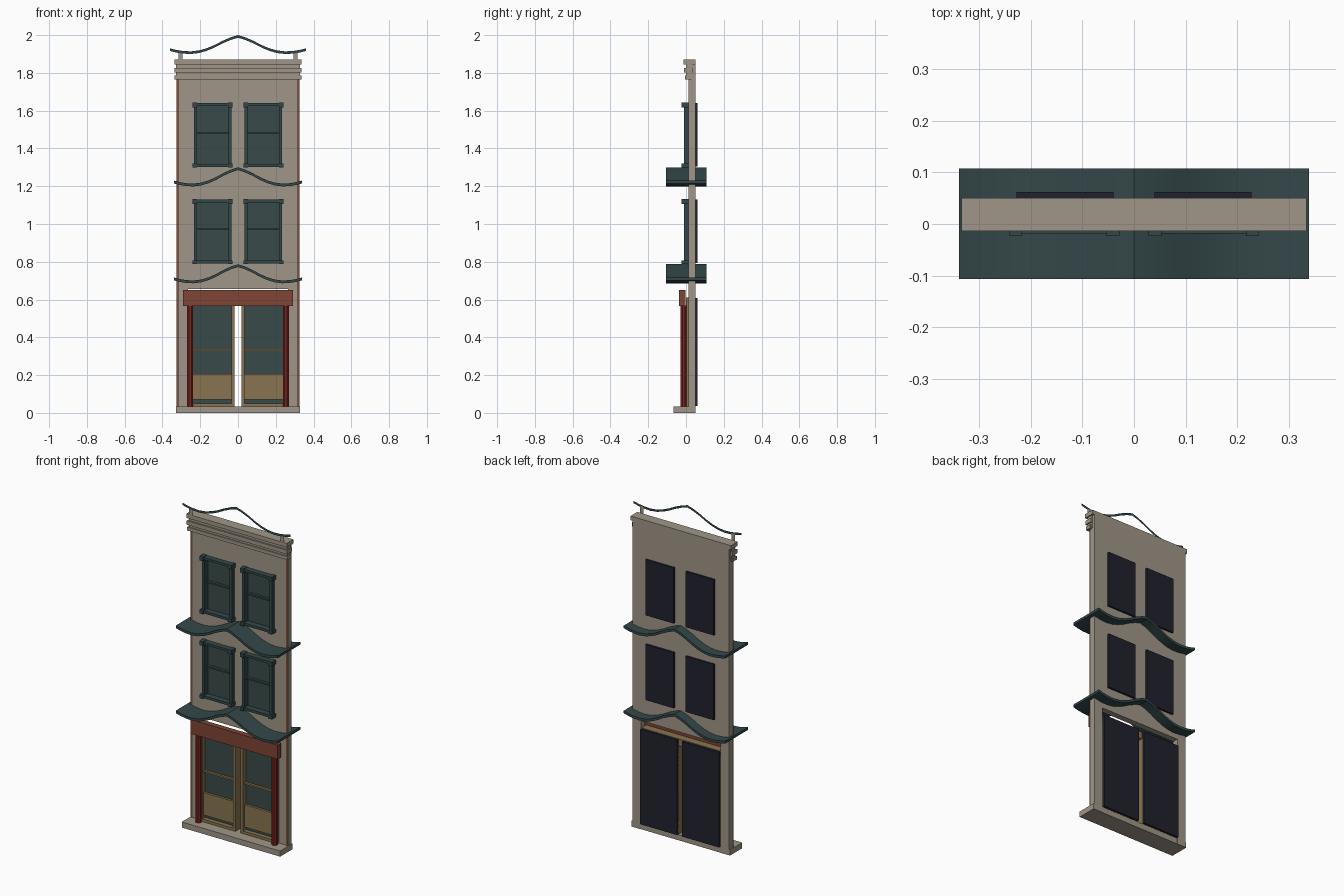
import bpy, bmesh, math

old = bpy.data.objects.get("Cube")
if old:
    bpy.data.objects.remove(old, do_unlink=True)


def material(name, rgb):
    m = bpy.data.materials.new(name)
    m.use_nodes = True
    m.diffuse_color = (*rgb, 1)
    m.node_tree.nodes["Principled BSDF"].inputs["Base Color"].default_value = (*rgb, 1)
    return m


STONE = material("warm grey stone", (.35, .305, .245))
TEAL = material("dark teal", (.034, .064, .067))
GLASS = material("tinted glass", (.04, .067, .066))
RED = material("deep red", (.19, .018, .014))
RUST = material("rust red", (.21, .058, .036))
WOOD = material("ochre wood", (.25, .175, .08))
NAVY = material("dark navy", (.015, .015, .026))
BROWN = material("brown trim", (.2, .085, .05))


def finish(name, bm, mat):
    bmesh.ops.recalc_face_normals(bm, faces=bm.faces)
    me = bpy.data.meshes.new(name)
    bm.to_mesh(me)
    bm.free()
    me.materials.append(mat)
    ob = bpy.data.objects.new(name, me)
    bpy.context.collection.objects.link(ob)
    return ob


def box(name, mat, x, y, z):
    """Box from (min, max) pairs; equal y values give a flat plate."""
    bm = bmesh.new()
    if y[0] == y[1]:
        corners = [(x[0], z[0]), (x[1], z[0]), (x[1], z[1]), (x[0], z[1])]
        bm.faces.new([bm.verts.new((a, y[0], c)) for a, c in corners])
    else:
        bmesh.ops.create_cube(bm, size=1)
        for v in bm.verts:
            v.co = [sum(r) / 2 + c * (r[1] - r[0]) for r, c in zip((x, y, z), v.co)]
    return finish(name, bm, mat)


def pair(name, mat, x, y, z):
    """A box on the left side and its mirror on the right."""
    box("left_" + name, mat, x, y, z)
    box("right_" + name, mat, (-x[1], -x[0]), y, z)


def ribbon(name, mat, half, thick, y, base):
    """Curved band from a half profile, mirrored at the ridge."""
    line = [(-x, z) for x, z in reversed(half[1:])] + half
    bm = bmesh.new()
    top = [bm.verts.new((x, y[0], base + z)) for x, z in line]
    low = [bm.verts.new((x, y[0], base + z - thick)) for x, z in line]
    for i in range(len(line) - 1):
        bm.faces.new((top[i], top[i + 1], low[i + 1], low[i]))
    if y[1] > y[0]:
        ext = bmesh.ops.extrude_face_region(bm, geom=bm.faces[:], use_keep_orig=True)
        for v in ext["geom"]:
            if isinstance(v, bmesh.types.BMVert):
                v.co.y = y[1]
    ob = finish(name, bm, mat)
    bpy.ops.object.select_all(action="DESELECT")
    ob.select_set(True)
    bpy.context.view_layer.objects.active = ob
    bpy.ops.object.shade_smooth_by_angle(angle=math.radians(30))


# Wall: a grid of faces with openings left out, then extruded
XS = [-.322, -.265, -.225, -.04, .04, .225, .265, .322]
ZS = [0, .655, .80, 1.12, 1.31, 1.63, 1.86]
bm = bmesh.new()
grid = [[bm.verts.new((x, .014, z)) for z in ZS] for x in XS]
for i in range(len(XS) - 1):
    for j in range(len(ZS) - 1):
        doorway = j == 0 and 0 < i < 6
        window = j in (2, 4) and i in (2, 4)
        if not (doorway or window):
            bm.faces.new((grid[i][j], grid[i + 1][j], grid[i + 1][j + 1], grid[i][j + 1]))
bmesh.ops.delete(bm, geom=[v for v in bm.verts if not v.link_faces], context="VERTS")
ext = bmesh.ops.extrude_face_region(bm, geom=bm.faces[:], use_keep_orig=True)
bmesh.ops.translate(bm, vec=(0, .036, 0),
                    verts=[v for v in ext["geom"] if isinstance(v, bmesh.types.BMVert)])
bmesh.ops.recalc_face_normals(bm, faces=bm.faces)
bmesh.ops.dissolve_limit(bm, angle_limit=.01, verts=bm.verts[:], edges=bm.edges[:])
finish("wall", bm, STONE)

box("base_slab", STONE, (-.328, .328), (-.067, .049), (0, .034))
pair("edge_trim", BROWN, (.312, .326), (.013, .013), (.034, 1.77))

# Cornice of three stepped bands
box("cornice_core", STONE, (-.328, .328), (0, .035), (1.768, 1.86))
for i, (z0, z1, front, back) in enumerate([(1.766, 1.787, -.006, .03),
                                           (1.802, 1.826, -.01, .035),
                                           (1.845, 1.87, -.014, .05)]):
    box(f"cornice_band_{i}", STONE, (-.335, .335), (front, back), (z0, z1))

# Curved eaves and the flat crest on top
EAVE = [(0, .097), (.035, .086), (.075, .068), (.115, .046), (.155, .028),
        (.195, .016), (.235, .011), (.275, .013), (.31, .019), (.34, .027)]
for name, z in (("lower_eave", .69), ("upper_eave", 1.203)):
    ribbon(name, TEAL, EAVE, .015, (-.107, .108), z)
CREST = [(x * 1.06, z) for x, z in EAVE]
ribbon("roof_crest", TEAL, CREST, .014, (-.0145, -.0145), 1.903)
pair("crest_post", STONE, (.294, .316), (-.0138, -.0138), (1.865, 1.912))


# Windows
def sash_window(tag, z):
    top = z + .335
    x0, x1 = .034, .233
    mid = z + .178
    pair(tag + "_glass", GLASS, (x0, x1), (.024, .028), (z, top))
    for part, a, b in (("inner", x0, x0 + .016), ("outer", x1 - .016, x1)):
        pair(f"{tag}_{part}_jamb", TEAL, (a, b), (-.01, .022), (z, top))
    pair(tag + "_meeting_rail", TEAL, (x0, x1), (.008, .024), (mid - .005, mid + .005))
    pair(tag + "_head", TEAL, (x0, x1), (-.018, .018), (top - .014, top))
    pair(tag + "_sill", TEAL, (x0, x1), (-.018, .018), (z - .003, z + .012))
    for part, a in (("inner", .028), ("outer", .217)):
        pair(f"{tag}_{part}_head_block", TEAL, (a, a + .025), (-.023, .016), (top - .022, top + .003))
        pair(f"{tag}_{part}_sill_block", TEAL, (a, a + .025), (-.023, .016), (z - .007, z + .014))
    pair(tag + "_backing", NAVY, (.04, .228), (.045, .062), (z, top))


sash_window("middle_window", .794)
sash_window("upper_window", 1.305)

# Shop front: two glazed doors with a gap between them
pair("door_glass", GLASS, (.025, .262), (.026, .03), (.045, .575))
pair("door_inner_stile", WOOD, (.018, .034), (.0, .05), (.034, .575))
pair("door_outer_stile", WOOD, (.238, .262), (.0, .05), (.034, .575))
pair("door_panel", WOOD, (.034, .238), (.012, .026), (.07, .205))
pair("door_mid_rail", WOOD, (.034, .238), (.012, .026), (.328, .338))
pair("door_bottom_rail", WOOD, (.018, .262), (0, .05), (.034, .05))
pair("door_backing", NAVY, (.018, .262), (.046, .062), (.036, .608))
box("door_header", WOOD, (-.265, .265), (0, .046), (.568, .61))
box("shop_lintel", RUST, (-.29, .29), (-.037, -.003), (.565, .65))

# Octagonal columns
for side, s in (("left", 1), ("right", -1)):
    bm = bmesh.new()
    bmesh.ops.create_cone(bm, cap_ends=True, segments=8, radius1=.0175, radius2=.0175, depth=.535)
    for v in bm.verts:
        a = math.atan2(v.co.y, v.co.x) + math.pi / 8
        v.co = (s * .254 + .0175 * math.cos(a), -.013 + .0175 * math.sin(a), v.co.z + .3)
    finish(side + "_column", bm, RED)
